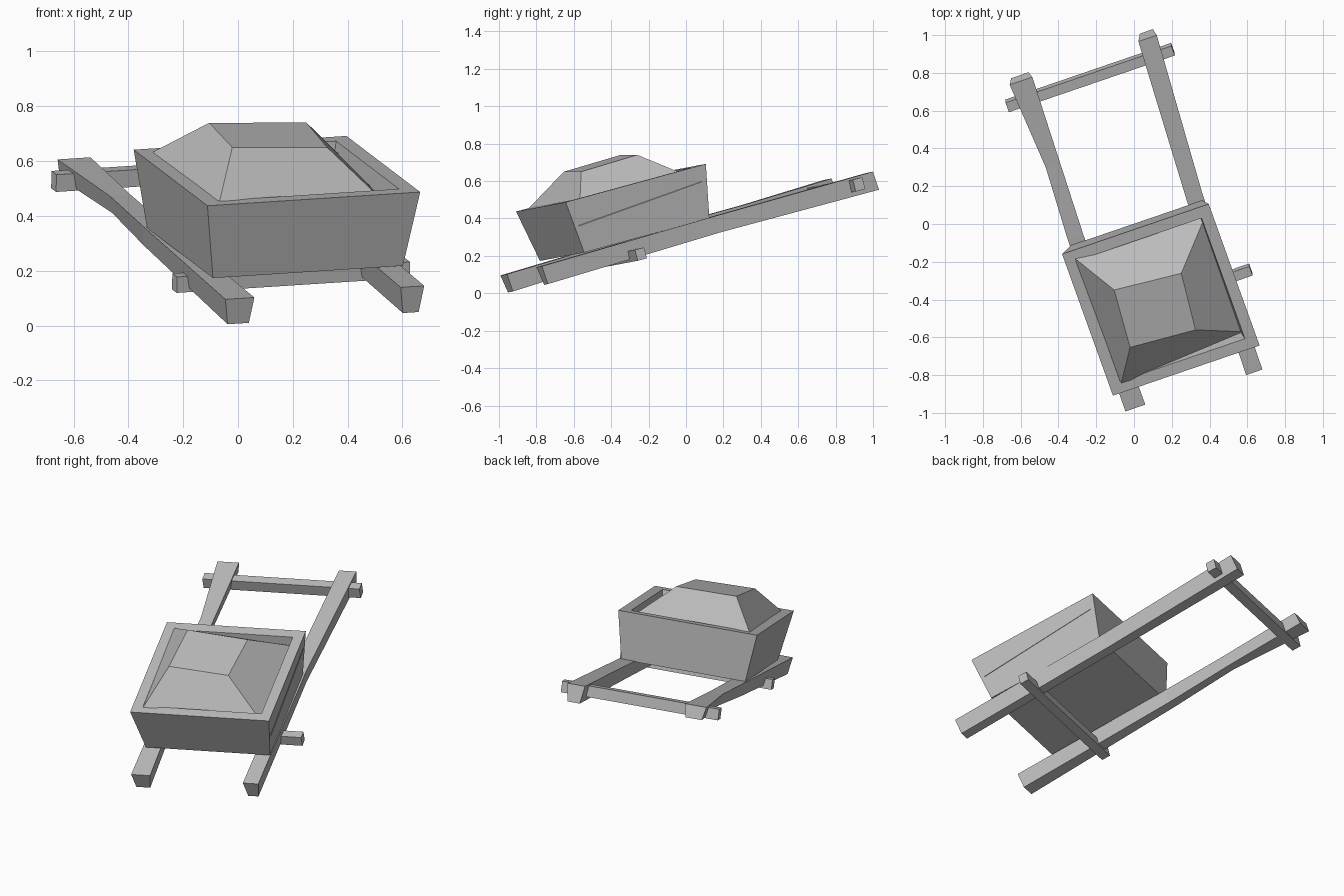
import bpy
from mathutils import Matrix, Vector

cube = bpy.data.objects.get("Cube")
if cube:
    bpy.data.objects.remove(cube, do_unlink=True)

grey = bpy.data.materials.new("plain grey")
grey.use_nodes = True
grey.diffuse_color = (0.5, 0.5, 0.5, 1)
grey.node_tree.nodes["Principled BSDF"].inputs["Base Color"].default_value = (0.5, 0.5, 0.5, 1)

# Tilted frame of the cart: across, along and up, with its origin under the tray
across = Vector((0.945, 0.323, 0.061)).normalized()
up = across.cross(Vector((-0.333, 0.909, 0.2485))).normalized()
along = up.cross(across)
FRAME = Matrix.Translation((0.135, -0.328, 0.287)) @ Matrix((across, along, up)).transposed().to_4x4()


def loft(name, rings):
    """Join rings of four corners and close both ends."""
    verts = [p for ring in rings for p in ring]
    faces = [(3, 2, 1, 0), tuple(range(len(verts) - 4, len(verts)))]
    for r in range(len(rings) - 1):
        for i in range(4):
            a, b = r * 4 + i, r * 4 + (i + 1) % 4
            faces.append((a, b, b + 4, a + 4))
    mesh = bpy.data.meshes.new(name)
    mesh.from_pydata(verts, [], faces)
    mesh.materials.append(grey)
    obj = bpy.data.objects.new(name, mesh)
    bpy.context.collection.objects.link(obj)
    obj.matrix_world = FRAME
    return obj


def square(half, z):
    return [(-half, -half, z), (half, -half, z), (half, half, z), (-half, half, z)]


def rail(name, stations):
    """Beam with a keystone section at each (along, left, right, bottom, top)."""
    taper = 0.015
    loft(name, [[(l + taper, y + 0.012, b), (l, y, t), (r, y, t), (r - taper, y + 0.012, b)]
                for y, l, r, b, t in stations])


def bar(name, x0, x1, y0, y1, z0, z1):
    loft(name, [[(x, y0, z0), (x, y1, z0), (x, y1, z1), (x, y0, z1)] for x in (x0, x1)])


# Flared open tray: outside, rim, inside, floor
loft("tray", [square(0.367, 0), square(0.411, 0.287), square(0.35, 0.287), square(0.31, 0.04)])

# Flat-topped heap of cargo, sitting a little askew
loft("cargo_heap", [
    [(-0.365, -0.393, 0.265), (0.393, -0.367, 0.145), (0.4, 0.37, 0.2), (-0.37, 0.385, 0.27)],
    [(-0.23, -0.155, 0.43), (0.127, -0.184, 0.415), (0.158, 0.136, 0.424), (-0.206, 0.172, 0.437)]])

# Long side rails that become the handles
rail("left_side_rail", [(-0.617, 0.272, 0.363, -0.112, -0.011), (0.4, 0.29, 0.38, -0.088, 0.004),
                        (1.305, 0.334, 0.437, -0.09, 0.012)])
rail("right_side_rail", [(-0.594, -0.397, -0.285, -0.118, -0.02), (0.4, -0.375, -0.288, -0.08, 0.002),
                         (0.815, -0.355, -0.275, -0.064, 0.004), (1.31, -0.386, -0.259, -0.058, 0.017)])

# Crosspieces through the rails
bar("handle_crossbar", -0.44, 0.49, 1.165, 1.22, -0.065, 0.0)
bar("under_crossbar", -0.42, 0.48, -0.125, -0.072, -0.115, -0.055)
